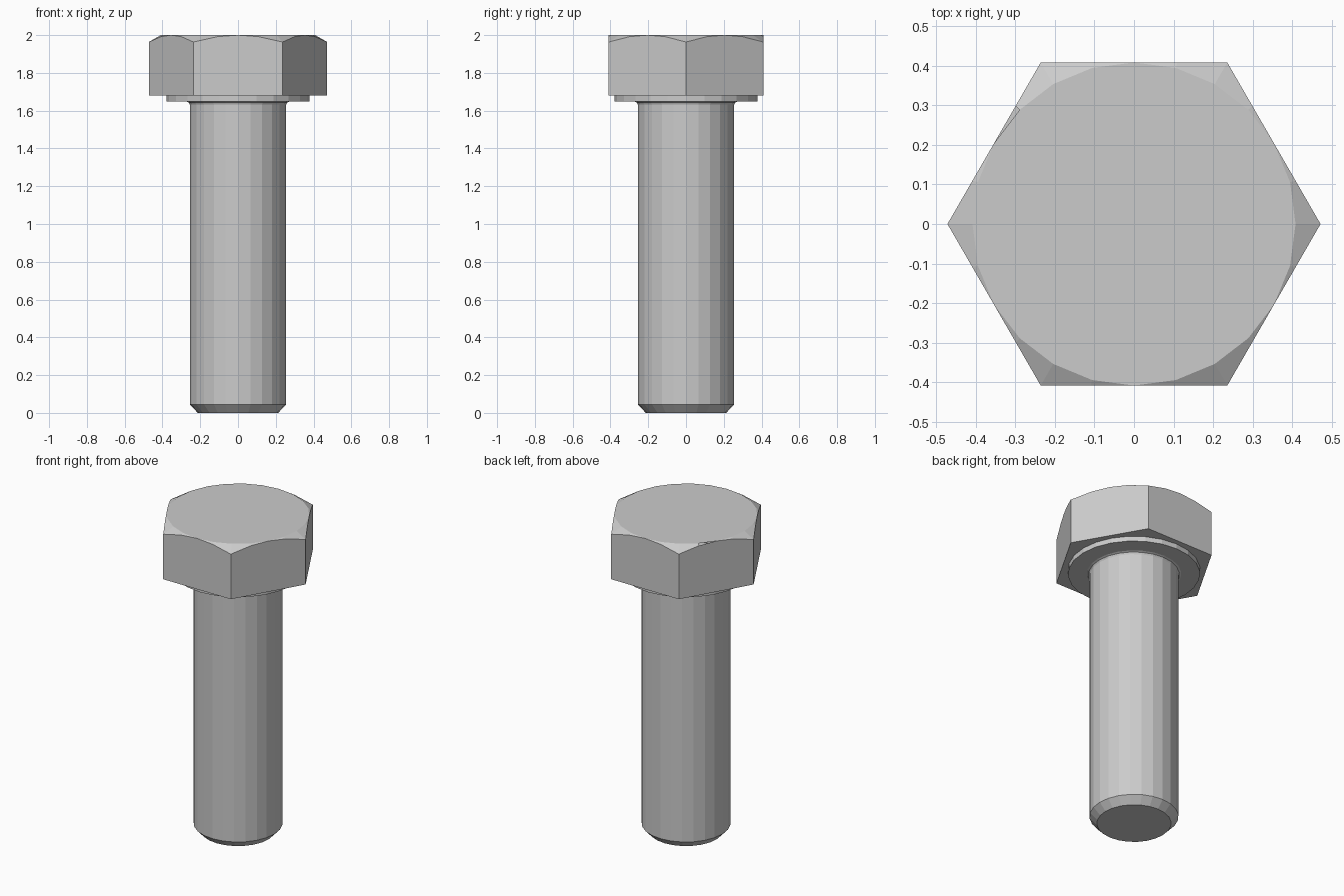
import bpy, bmesh, math

if "Cube" in bpy.data.objects:
    bpy.data.objects.remove(bpy.data.objects["Cube"])


def lathe(name, profile, sides):
    """Closed solid turned about z; the profile runs bottom to top as (radius, z)."""
    bm = bmesh.new()
    rings = []
    for r, z in profile:
        rings.append([bm.verts.new((r * math.cos(2 * math.pi * i / sides),
                                    r * math.sin(2 * math.pi * i / sides), z))
                      for i in range(sides)])
    for a, b in zip(rings, rings[1:]):
        for i in range(sides):
            j = (i + 1) % sides
            bm.faces.new((a[i], a[j], b[j], b[i]))
    bm.faces.new(rings[0][::-1])
    bm.faces.new(rings[-1])
    mesh = bpy.data.meshes.new(name)
    bm.to_mesh(mesh)
    bm.free()
    obj = bpy.data.objects.new(name, mesh)
    bpy.context.collection.objects.link(obj)
    return obj


def boolean(target, helper, operation):
    mod = target.modifiers.new(operation.title(), 'BOOLEAN')
    mod.operation = operation
    mod.solver = 'EXACT'
    mod.object = helper
    bpy.context.view_layer.objects.active = target
    bpy.ops.object.modifier_apply(modifier=mod.name)
    bpy.data.objects.remove(helper)


SIDES = 24
APOTHEM = 0.409
CORNER = APOTHEM / math.cos(math.pi / 6)
slope = math.tan(math.radians(30))

# Hexagonal head, with its corners turned down by a 30 degree cone
bolt = lathe("hex_bolt", [(CORNER, 1.679), (CORNER, 2.1)], 6)
cone = lathe("corner_cutter", [(0.609, 1.5), (0.609, 2 - 0.2 * slope), (APOTHEM, 2)], SIDES)
boolean(bolt, cone, 'INTERSECT')

# Chamfered shank, small fillet under the head, and washer face
shank = lathe("shank", [(0.213, 0), (0.255, 0.045), (0.255, 1.632), (0.26, 1.643),
                        (0.271, 1.648), (0.378, 1.648), (0.378, 1.75)], SIDES)
boolean(bolt, shank, 'UNION')
